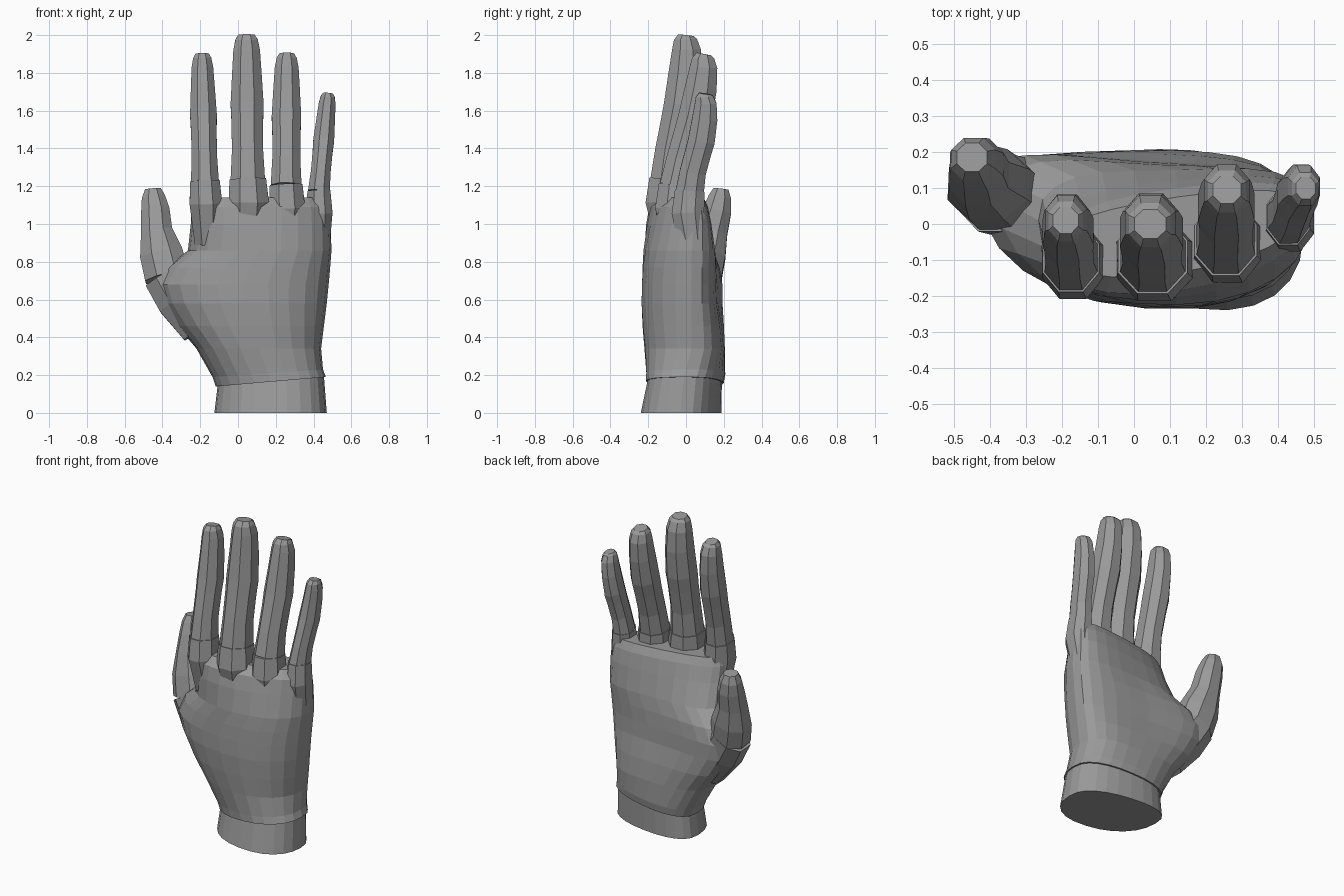
import bpy
import bmesh
import math
from mathutils import Vector

default = bpy.data.objects.get("Cube")
if default:
    bpy.data.objects.remove(default, do_unlink=True)

grey = bpy.data.materials.new("Matte grey")
grey.use_nodes = True
colour = (0.32, 0.32, 0.32, 1)
grey.diffuse_color = colour
grey.node_tree.nodes["Principled BSDF"].inputs["Base Color"].default_value = colour


def loft(name, rings):
    """Skin closed rings of points and cap both ends."""
    bm = bmesh.new()
    loops = [[bm.verts.new(p) for p in ring] for ring in rings]
    for a, b in zip(loops, loops[1:]):
        for i in range(len(a)):
            j = (i + 1) % len(a)
            bm.faces.new((a[i], a[j], b[j], b[i]))
    bm.faces.new(loops[0][::-1])
    bm.faces.new(loops[-1])
    bmesh.ops.recalc_face_normals(bm, faces=bm.faces)
    mesh = bpy.data.meshes.new(name)
    bm.to_mesh(mesh)
    bm.free()
    mesh.materials.append(grey)
    obj = bpy.data.objects.new(name, mesh)
    bpy.context.collection.objects.link(obj)
    return obj


def rounded(sides, power, turn=0.0):
    """Unit section between an ellipse and a box."""
    pts = []
    for i in range(sides):
        a = math.tau * (i + turn) / sides
        c, s = math.cos(a), math.sin(a)
        pts.append((math.copysign(abs(c) ** power, c), math.copysign(abs(s) ** power, s)))
    widest = max(abs(p[0]) for p in pts)
    return [(u / widest, v / widest) for u, v in pts]


def slab(z, left, right, y_left, y_right, front, back, tilt=0.0, hollow=0.0):
    """Hand section: arched front, flatter back with an optional hollow."""
    ring = []
    for u, v in rounded(24, 0.9):
        k = (u + 1) / 2
        y = y_left + (y_right - y_left) * k
        if v < 0:
            y += v * front
        else:
            y += v ** 0.8 * back - hollow * (1 - u * u) ** 2 * v
        ring.append((left + (right - left) * k, y, z + tilt * u))
    return ring


def tube(name, stations):
    """Digit section rings set square to a path of (point, half width, half depth)."""
    centres = [Vector(s[0]) for s in stations]
    rings = []
    for i, (_, w, d) in enumerate(stations):
        axis = (centres[min(i + 1, len(centres) - 1)] - centres[max(i - 1, 0)]).normalized()
        side = Vector((0, 1, 0)).cross(axis).normalized()
        deep = axis.cross(side)
        rings.append([centres[i] + side * u * w + deep * v * d
                      for u, v in rounded(8, 0.95, 0.5)])
    return loft(name, rings)


# Wrist cuff, with a slanted top seam
loft("wrist_cuff", [
    slab(0, -0.125, 0.47, 0.05, -0.03, 0.245, 0.17),
    slab(0.17, -0.108, 0.455, 0.05, -0.01, 0.22, 0.165, 0.025),
])

# Palm, widening to the thumb mound and thinning at the knuckles
loft("palm", [
    slab(0.165, -0.118, 0.465, 0.05, -0.01, 0.23, 0.175, 0.025),
    slab(0.21, -0.135, 0.45, 0.05, 0, 0.235, 0.18, 0.02),
    slab(0.34, -0.22, 0.44, 0.05, 0.03, 0.26, 0.175, hollow=0.01),
    slab(0.46, -0.32, 0.455, 0.07, 0.03, 0.28, 0.165, hollow=0.02),
    slab(0.58, -0.4, 0.47, 0.09, 0.03, 0.295, 0.145, hollow=0.03),
    slab(0.68, -0.43, 0.48, 0.095, 0.03, 0.295, 0.14, hollow=0.03),
    slab(0.77, -0.375, 0.488, 0.07, 0.03, 0.28, 0.145, hollow=0.03),
    slab(0.86, -0.265, 0.495, 0.01, 0.03, 0.245, 0.155, hollow=0.025),
    slab(1.0, -0.25, 0.49, -0.04, 0.04, 0.205, 0.13, hollow=0.01),
    slab(1.09, -0.245, 0.485, -0.06, 0.04, 0.175, 0.11),
    slab(1.14, -0.225, 0.465, -0.06, 0.04, 0.125, 0.085),
])

# Fingers: seam point, tip point, half width, half depth
fingers = {
    "index_finger": ((-0.175, -0.095, 1.22), (-0.19, 0.01, 1.9), 0.077, 0.092),
    "middle_finger": ((0.052, -0.09, 1.23), (0.045, 0, 2), 0.095, 0.102),
    "ring_finger": ((0.255, -0.045, 1.2), (0.258, 0.095, 1.9), 0.085, 0.097),
    "little_finger": ((0.428, 0.02, 1.17), (0.477, 0.1, 1.69), 0.06, 0.077),
}
# Fraction along the finger, width factor, depth factor, backward bow
shape = [(0, 0.96, 0.97, 0), (0.2, 0.87, 0.9, 0), (0.4, 0.88, 0.9, 0.012),
         (0.52, 0.92, 0.92, 0.02), (0.74, 0.82, 0.87, 0.02),
         (0.9, 0.74, 0.75, 0.012), (0.97, 0.62, 0.6, 0), (1, 0.46, 0.4, 0)]
for name, (seam, tip, w, d) in fingers.items():
    a, b = Vector(seam), Vector(tip)
    tube(name, [(a.lerp(b, t) + Vector((0, bow, 0)), w * fw, d * fd)
                for t, fw, fd, bow in shape])
    # Knuckle stub joining the finger to the palm
    root = a + Vector((0.015 if a.x < 0 else 0, 0.02, -0.32))
    tube(name.replace("finger", "knuckle"), [
        (root, w * 0.9, d * 0.9),
        (a + Vector((0.005, -0.01, -0.11)), w * 1.12, d * 1.12),
        (a + Vector((0, 0, 0.005)), w * 1.02, d * 1.02),
    ])

# Thumb root, buried in the mound up to its seam
tube("thumb_root", [
    ((-0.2, 0.05, 0.44), 0.1, 0.09),
    ((-0.305, 0.065, 0.6), 0.125, 0.105),
    ((-0.38, 0.085, 0.73), 0.122, 0.107),
])

# Thumb, bending upward and toward the palm side
tube("thumb", [
    ((-0.375, 0.085, 0.72), 0.118, 0.103),
    ((-0.405, 0.11, 0.84), 0.114, 0.1),
    ((-0.43, 0.135, 0.96), 0.083, 0.085),
    ((-0.437, 0.165, 1.07), 0.075, 0.075),
    ((-0.447, 0.18, 1.14), 0.062, 0.06),
    ((-0.45, 0.185, 1.185), 0.042, 0.04),
])
